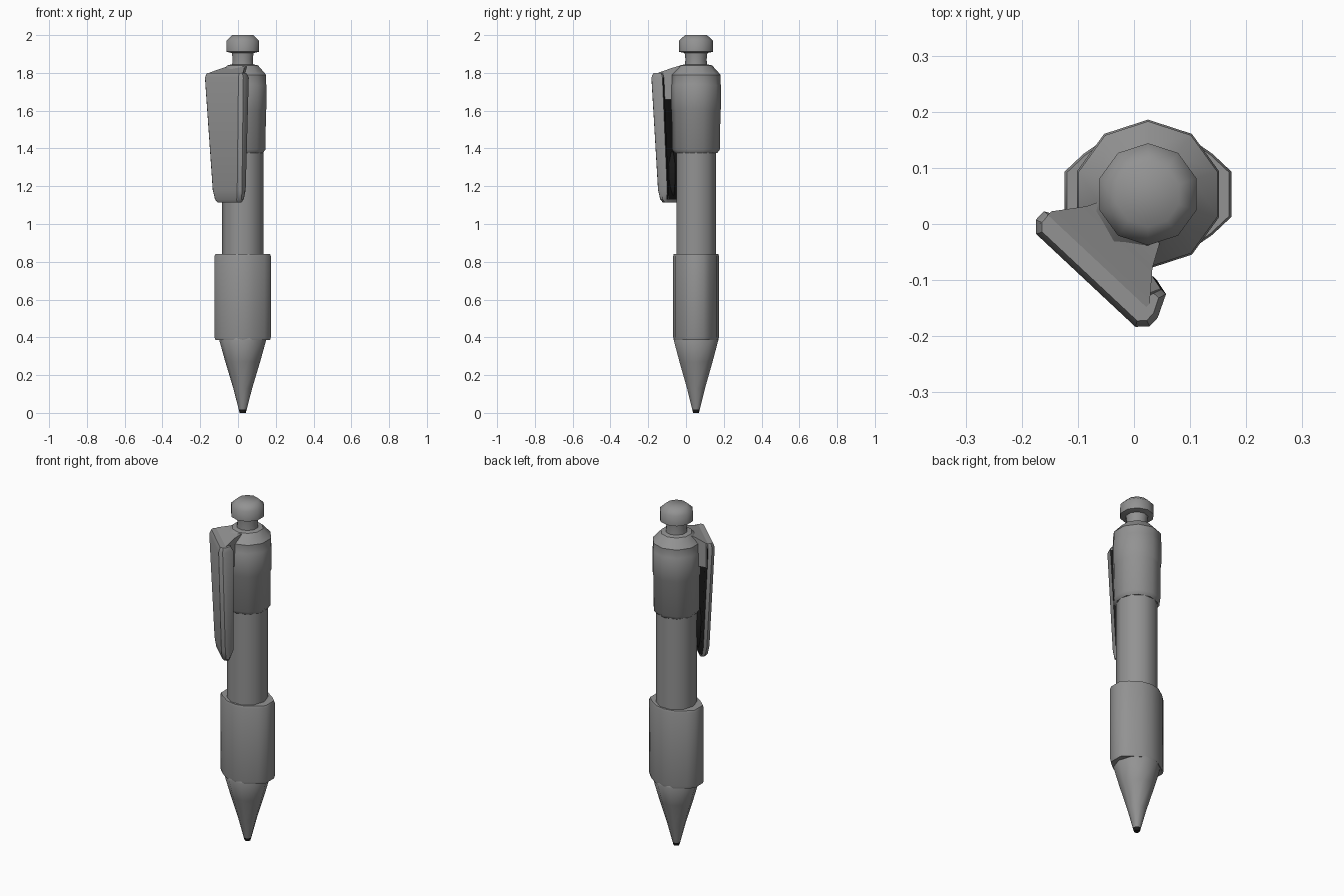
import bpy, bmesh, math
from mathutils import Vector

if "Cube" in bpy.data.objects:
    bpy.data.objects.remove(bpy.data.objects["Cube"])

AX, AY = 0.025, 0.053                      # pen axis
U = Vector((0.73, -0.683, 0))              # along the clip width
N = Vector((-0.683, -0.73, 0))             # outward from the clip

grey = bpy.data.materials.new("pen grey")
grey.diffuse_color = (0.29, 0.29, 0.29, 1)
grey.use_nodes = True
grey.node_tree.nodes["Principled BSDF"].inputs["Base Color"].default_value = grey.diffuse_color
black = bpy.data.materials.new("ink black")
black.diffuse_color = (0.01, 0.01, 0.01, 1)
black.use_nodes = True
black.node_tree.nodes["Principled BSDF"].inputs["Base Color"].default_value = black.diffuse_color


def loft(name, rings, angle=35, dark=None):
    """Skin a list of equal-length rings and cap both ends; dark(face) picks black faces."""
    bm = bmesh.new()
    rows = [[bm.verts.new(p) for p in ring] for ring in rings]
    n = len(rows[0])
    for a, b in zip(rows, rows[1:]):
        for i in range(n):
            j = (i + 1) % n
            bm.faces.new((a[i], a[j], b[j], b[i]))
    bm.faces.new(rows[0][::-1])
    bm.faces.new(rows[-1])
    bmesh.ops.recalc_face_normals(bm, faces=bm.faces)
    for f in bm.faces:
        f.material_index = int(bool(dark and dark(f)))
    me = bpy.data.meshes.new(name)
    bm.to_mesh(me)
    bm.free()
    me.materials.append(grey)
    if dark:
        me.materials.append(black)
    ob = bpy.data.objects.new(name, me)
    bpy.context.collection.objects.link(ob)
    bpy.context.view_layer.objects.active = ob
    ob.select_set(True)
    bpy.ops.object.shade_smooth_by_angle(angle=math.radians(angle))
    ob.select_set(False)
    return ob


def turned(name, profile, start=90, sides=10, angle=40, dark=None):
    """Round part from (radius, z) pairs."""
    angs = [math.radians(start + 360 * i / sides) for i in range(sides)]
    return loft(name, [[(AX + r * math.cos(a), AY + r * math.sin(a), z) for a in angs]
                       for r, z in profile], angle, dark)


def clip_point(u, n, z):
    return Vector((AX, AY, z)) + U * u + N * n


# Tip with black point, shaft, collar and push button
turned("tip_cone", [(0.016, 0), (0.021, 0.018), (0.05, 0.13), (0.092, 0.27), (0.124, 0.385),
                    (0.118, 0.40)], 0, dark=lambda f: f.calc_center_median().z < 0.015)
turned("shaft", [(0.11, 0.80), (0.11, 1.42)], 0)
turned("collar", [(0.112, 1.375), (0.127, 1.395), (0.129, 1.60), (0.133, 1.61), (0.133, 1.735),
                  (0.13, 1.742), (0.13, 1.79), (0.085, 1.84), (0.06, 1.845)], angle=37)
turned("button_neck", [(0.062, 1.82), (0.056, 1.87), (0.062, 1.92)])
turned("push_button", [(0.06, 1.905), (0.091, 1.912), (0.091, 1.97), (0.058, 2.0)], angle=60)

# Grip with flat side pads
quarter = [(0.149, 0.04), (0.115, 0.072), (0.06, 0.11), (0, 0.121)]
half = quarter + [(-x, y) for x, y in quarter[-2::-1]]
section = half + [(-x, -y) for x, y in half]
loft("grip", [[(AX + x * s, AY + y * s, z) for x, y in section]
              for z, s in ((0.385, 0.97), (0.40, 1), (0.83, 1), (0.842, 0.97))], 50)


# Clip plate: chamfered section with a folded lip, narrowing and leaning in downwards
def plate_ring(z, hw, outer, thick, uc, lip=0.0, c=0.018):
    inner = outer - thick
    pts = [(-hw + c, outer), (hw - c, outer), (hw, outer - c), (hw, inner + c * 0.5),
           (hw - c, inner - lip), (hw - c - 0.012, inner - lip), (hw - c - 0.02, inner),
           (-hw + c, inner), (-hw, inner + c * 0.5), (-hw, outer - c)]
    return [clip_point(uc + u, n, z) for u, n in pts]


def inside(f):
    """Faces of the clip looking back at the pen."""
    return f.normal.dot(N) < -0.8 and 1.13 < f.calc_center_median().z < 1.77


loft("clip_plate", [plate_ring(1.115, 0.08, 0.15, 0.03, 0.028, 0, 0.01),
                    plate_ring(1.13, 0.096, 0.16, 0.044, 0.028),
                    plate_ring(1.18, 0.106, 0.167, 0.046, 0.028, 0.02),
                    plate_ring(1.775, 0.139, 0.188, 0.048, 0.024, 0.032),
                    plate_ring(1.80, 0.128, 0.178, 0.036, 0.024, 0.02, 0.012)], dark=inside)

# Arm joining the clip to the collar, its top rising inwards
loft("clip_arm", [[clip_point(u, n, z) for u, z in
                   ((-w + 0.015, 1.66), (w + 0.015, 1.66), (w + 0.015, top), (-w + 0.015, top))]
                  for n, w, top in ((0.05, 0.06, 1.838), (0.09, 0.08, 1.825),
                                    (0.14, 0.12, 1.803), (0.17, 0.12, 1.793))])

# Small nub that presses on the shaft
loft("clip_nub", [[clip_point(u + 0.02, n, z) for u, n in
                   ((-w, 0.13), (w, 0.13), (w * 0.7, i), (-w * 0.7, i))]
                  for z, w, i in ((1.15, 0.04, 0.115), (1.22, 0.06, 0.095),
                                  (1.32, 0.06, 0.095), (1.38, 0.04, 0.12))],
     dark=lambda f: True)
